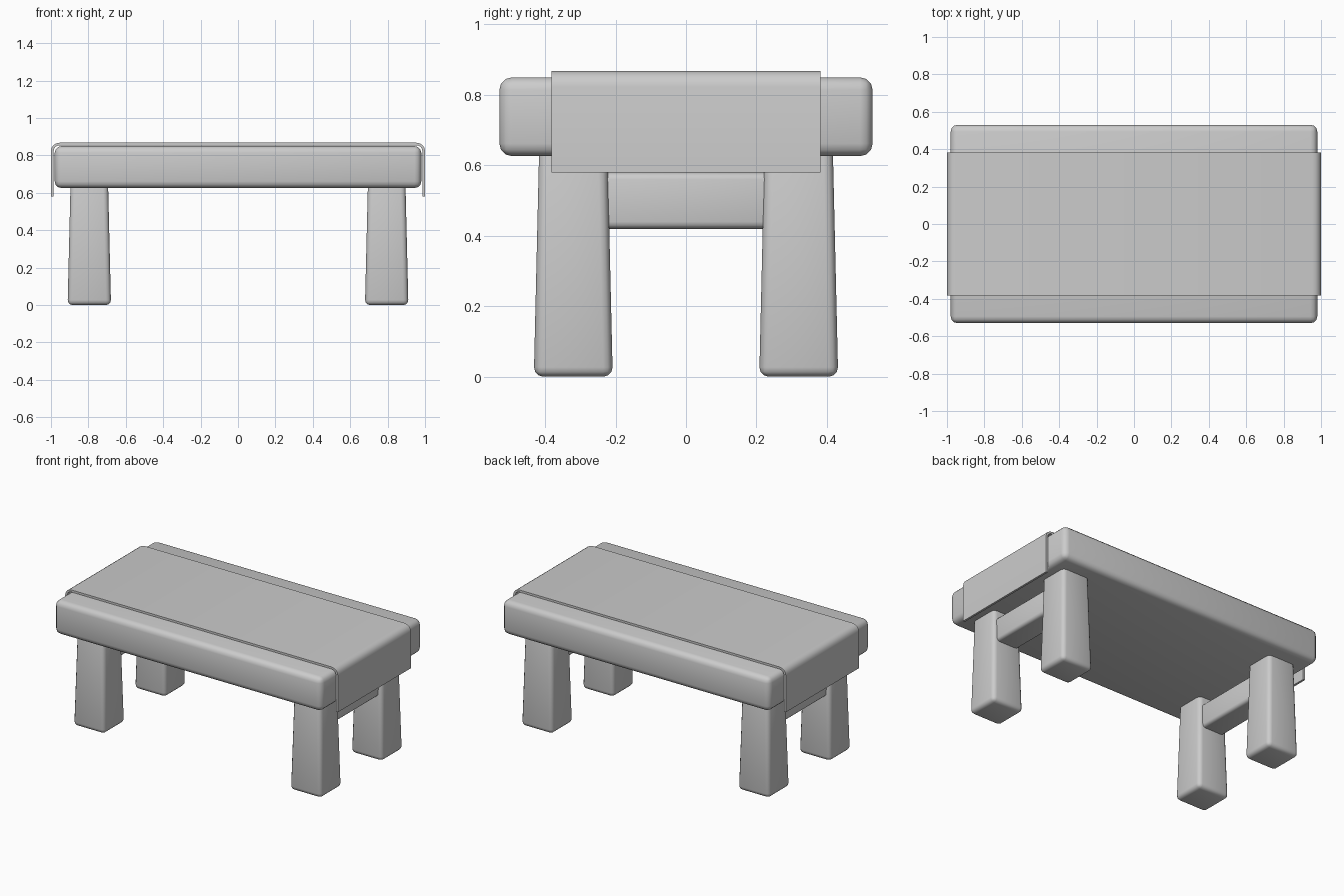
import bpy, bmesh, math

old = bpy.data.objects.get("Cube")
if old:
    bpy.data.objects.remove(old)

# One plain grey for every part
grey = bpy.data.materials.new("plain_grey")
grey.use_nodes = True
colour = (0.6, 0.6, 0.6, 1)
grey.diffuse_color = colour
grey.node_tree.nodes["Principled BSDF"].inputs["Base Color"].default_value = colour


def add_object(name, bm):
    bmesh.ops.recalc_face_normals(bm, faces=bm.faces)
    mesh = bpy.data.meshes.new(name)
    bm.to_mesh(mesh)
    bm.free()
    mesh.materials.append(grey)
    obj = bpy.data.objects.new(name, mesh)
    bpy.context.collection.objects.link(obj)
    bpy.ops.object.select_all(action='DESELECT')
    obj.select_set(True)
    bpy.context.view_layer.objects.active = obj
    bpy.ops.object.shade_smooth_by_angle(angle=math.radians(40))
    return obj


def rounded_box(name, centre, size, radius, top_scale=1.0):
    """Box with softened edges, optionally tapered towards the top."""
    bm = bmesh.new()
    bmesh.ops.create_cube(bm, size=1)
    for v in bm.verts:
        taper = top_scale if v.co.z > 0 else 1
        v.co = [c + s * p * t for c, s, p, t in
                zip(centre, size, v.co, (taper, taper, 1))]
    bmesh.ops.bevel(bm, geom=bm.edges[:], offset=radius, segments=3,
                    profile=0.5, affect='EDGES')
    return add_object(name, bm)


# Table top
rounded_box("table_top", (0, 0, 0.738), (1.96, 1.06, 0.224), 0.036)

# Tapered legs and the rail joining each pair
for side, x in (("left", 0.795), ("right", -0.795)):
    for end, y in (("front", -0.32), ("back", 0.32)):
        rounded_box(f"{end}_{side}_leg", (x, y, 0.335),
                    (0.232, 0.224, 0.67), 0.027, 0.86)
    rounded_box(f"{side}_rail", (x, 0, 0.5), (0.16, 0.5, 0.16), 0.02)


# Runner cloth draped over the top and hanging down both ends
def drape(half_width, top, radius, bottom=0.58, steps=4):
    right = [(half_width, bottom)]
    for i in range(steps + 1):
        a = math.pi / 2 * i / steps
        right.append((half_width - radius + radius * math.cos(a),
                      top - radius + radius * math.sin(a)))
    return right + [(-x, z) for x, z in reversed(right)]


outline = drape(1.0, 0.868, 0.045) + drape(0.986, 0.854, 0.031)[::-1]
bm = bmesh.new()
face = bm.faces.new([bm.verts.new((x, -0.382, z)) for x, z in outline])
extruded = bmesh.ops.extrude_face_region(bm, geom=[face])["geom"]
bmesh.ops.translate(bm, vec=(0, 0.764, 0),
                    verts=[g for g in extruded if isinstance(g, bmesh.types.BMVert)])
add_object("table_runner", bm)
